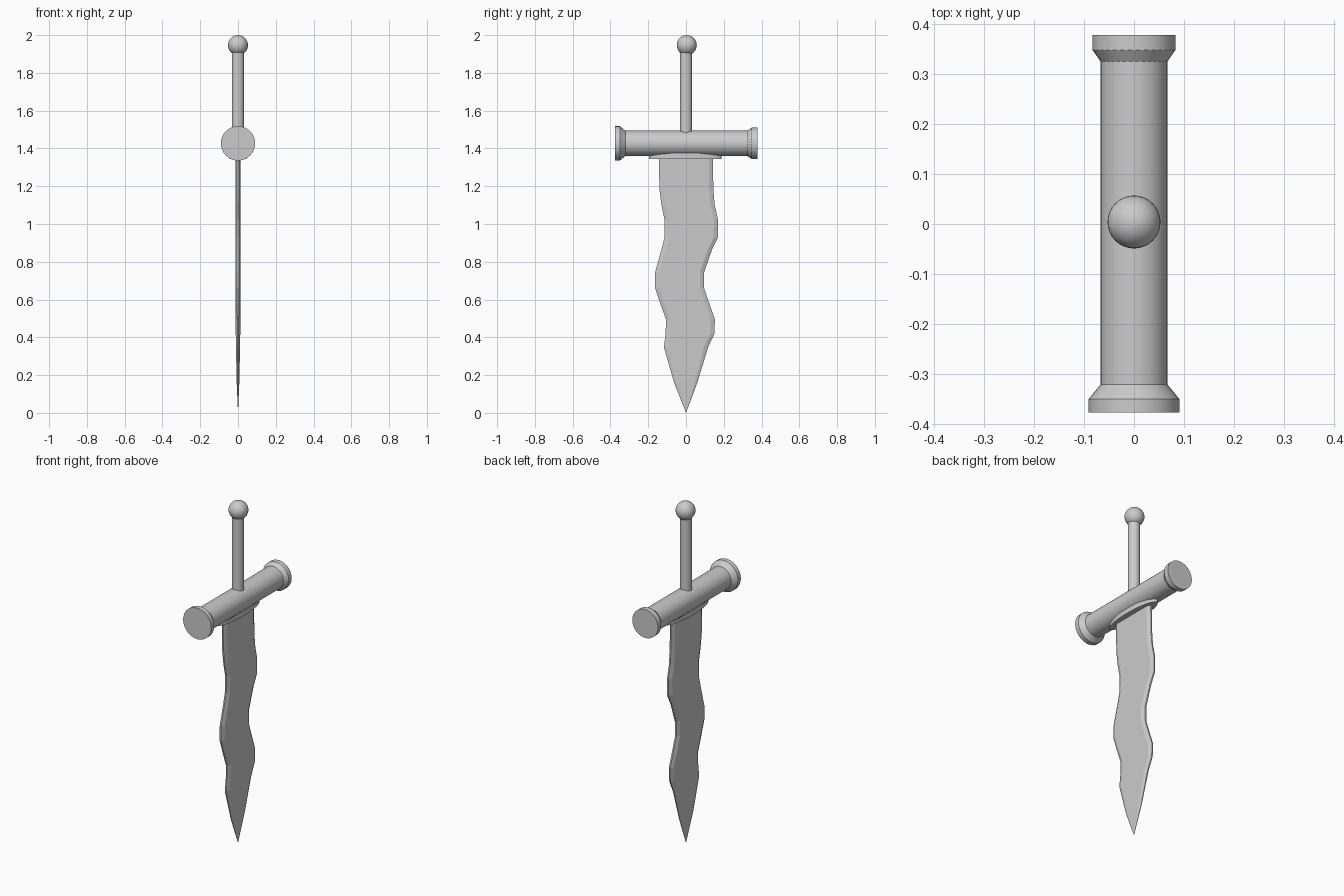
import bpy
import bmesh
import math
from mathutils import Vector

cube = bpy.data.objects.get("Cube")
if cube:
    bpy.data.objects.remove(cube, do_unlink=True)

steel = bpy.data.materials.new("light_grey")
steel.use_nodes = True
grey = (0.6, 0.6, 0.6, 1)
steel.diffuse_color = grey
steel.node_tree.nodes["Principled BSDF"].inputs["Base Color"].default_value = grey


def finish(obj, smooth_angle=None):
    obj.data.materials.append(steel)
    if smooth_angle:
        bpy.ops.object.select_all(action="DESELECT")
        obj.select_set(True)
        bpy.context.view_layer.objects.active = obj
        bpy.ops.object.shade_smooth_by_angle(angle=math.radians(smooth_angle))
    return obj


def loft(name, rings, smooth_angle=None):
    """Skin a list of equal-length rings and cap both ends."""
    bm = bmesh.new()
    loops = [[bm.verts.new(p) for p in ring] for ring in rings]
    for a, b in zip(loops, loops[1:]):
        for i in range(len(a)):
            j = (i + 1) % len(a)
            bm.faces.new((a[i], a[j], b[j], b[i]))
    bm.faces.new(loops[0])
    bm.faces.new(loops[-1])
    bmesh.ops.remove_doubles(bm, verts=bm.verts, dist=0.0001)
    bmesh.ops.recalc_face_normals(bm, faces=bm.faces)
    mesh = bpy.data.meshes.new(name)
    bm.to_mesh(mesh)
    bm.free()
    obj = bpy.data.objects.new(name, mesh)
    bpy.context.collection.objects.link(obj)
    return finish(obj, smooth_angle)


def ellipse(center, u, v, count=32):
    angles = [math.tau * i / count for i in range(count)]
    return [Vector(center) + Vector(u) * math.cos(a) + Vector(v) * math.sin(a) for a in angles]


# Crossguard: turned bar along y with a flared cap at each end
GUARD_Z = 1.427
guard_profile = [(-0.377, 0.091), (-0.35, 0.091), (-0.321, 0.067),
                 (0.325, 0.067), (0.348, 0.083), (0.378, 0.083)]
loft("crossguard", [ellipse((0, y, GUARD_Z), (r, 0, 0), (0, 0, r)) for y, r in guard_profile], 30)

# Grip
loft("grip", [ellipse((0, 0, z), (0.033, 0, 0), (0, 0.033, 0)) for z in (1.45, 1.92)], 30)

# Pommel ball
bpy.ops.mesh.primitive_uv_sphere_add(segments=32, ring_count=16, radius=0.053, location=(0, 0.004, 1.947))
pommel = bpy.context.object
pommel.name = "pommel"
finish(pommel, 30)

# Oval collar between the guard and the blade
loft("blade_collar", [ellipse((0, -0.004, z), (0.045, 0, 0), (0, 0.193, 0)) for z in (1.345, 1.375)], 30)

# Wavy blade: height, back edge, front edge, half thickness
stations = [
    (1.37, -0.145, 0.142, 0.014), (1.18, -0.14, 0.145, 0.014),
    (1.1, -0.13, 0.152, 0.014), (1.02, -0.113, 0.17, 0.014),
    (0.925, -0.115, 0.168, 0.014), (0.865, -0.13, 0.138, 0.014),
    (0.745, -0.163, 0.096, 0.014), (0.66, -0.163, 0.096, 0.014),
    (0.575, -0.135, 0.125, 0.014), (0.495, -0.106, 0.153, 0.013),
    (0.418, -0.108, 0.15, 0.012), (0.347, -0.117, 0.117, 0.011),
    (0.16, -0.063, 0.06, 0.007), (0, 0, 0, 0),
]


def blade_section(z, low, high, half):
    bevel = min(0.022, (high - low) * 0.1)
    edge = half * 0.3
    side = [(edge, low), (half, low + bevel), (half, high - bevel), (edge, high)]
    return [(x, y, z) for x, y in side] + [(-x, y, z) for x, y in reversed(side)]


def build_blade():
    """Skin the blade sections and close them in a sharp tip."""
    sections = [blade_section(*s) for s in stations[:-1]]
    bm = bmesh.new()
    loops = [[bm.verts.new(p) for p in ring] for ring in sections]
    tip = bm.verts.new((0, 0, 0))
    for a, b in zip(loops, loops[1:]):
        for i in range(len(a)):
            j = (i + 1) % len(a)
            bm.faces.new((a[i], a[j], b[j], b[i]))
    last = loops[-1]
    for i in range(len(last)):
        bm.faces.new((last[i], last[(i + 1) % len(last)], tip))
    bm.faces.new(loops[0])
    bmesh.ops.recalc_face_normals(bm, faces=bm.faces)
    mesh = bpy.data.meshes.new("blade")
    bm.to_mesh(mesh)
    bm.free()
    obj = bpy.data.objects.new("blade", mesh)
    bpy.context.collection.objects.link(obj)
    return finish(obj)


build_blade()
